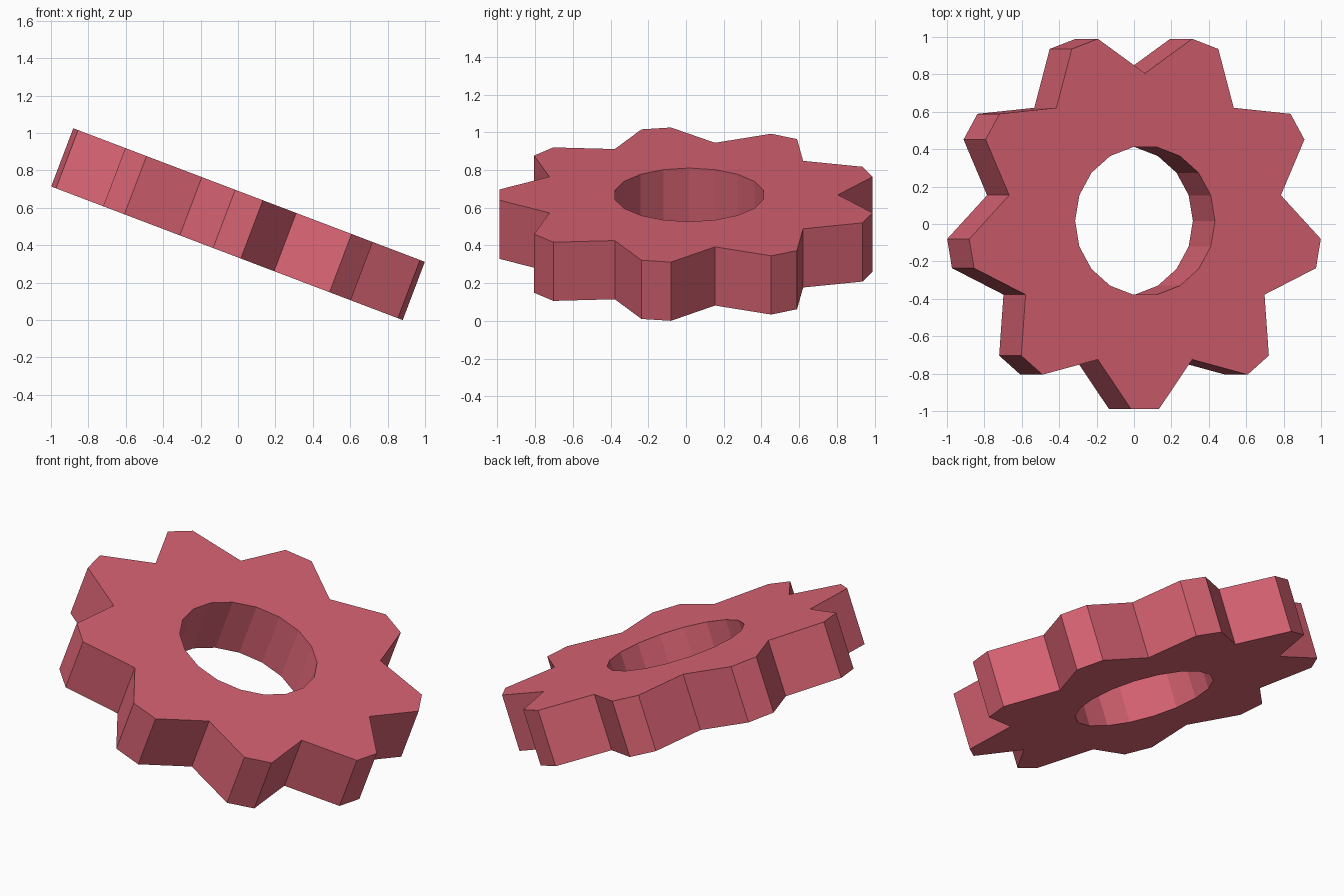
import bpy, bmesh, math
from mathutils import Matrix

if "Cube" in bpy.data.objects:
    bpy.data.objects.remove(bpy.data.objects["Cube"])

TEETH, TIP_R, ROOT_R, TIP_HALF = 9, 1.01, 0.789, 4.5
HOLE_R, HOLE_SIDES, THICK = 0.40, 18, 0.333
TILT = math.radians(20.8)


def polar(r, deg):
    a = math.radians(deg)
    return (r * math.cos(a), r * math.sin(a), -THICK / 2)


# toothed outline (flat tip, pointed root) and the round bore
outer = []
for i in range(TEETH):
    a = -90 + i * 360 / TEETH
    outer += [polar(TIP_R, a - TIP_HALF), polar(TIP_R, a + TIP_HALF),
              polar(ROOT_R, a + 180 / TEETH)]
bore = [polar(HOLE_R, i * 360 / HOLE_SIDES) for i in range(HOLE_SIDES)]

# fill the ring between both loops, then extrude it to thickness
bm = bmesh.new()
edges = []
for loop in (outer, bore):
    vs = [bm.verts.new(p) for p in loop]
    edges += [bm.edges.new((vs[i - 1], vs[i])) for i in range(len(vs))]
bmesh.ops.triangle_fill(bm, edges=edges, use_beauty=True, use_dissolve=False)
ext = bmesh.ops.extrude_face_region(bm, geom=bm.faces[:], use_keep_orig=True)
top = [g for g in ext["geom"] if isinstance(g, bmesh.types.BMVert)]
bmesh.ops.translate(bm, verts=top, vec=(0, 0, THICK))
bmesh.ops.recalc_face_normals(bm, faces=bm.faces[:])

# lean the wheel and rest it on the ground
bm.transform(Matrix.Rotation(TILT, 4, 'Y'))
zs = [v.co.z for v in bm.verts]
ys = [v.co.y for v in bm.verts]
bmesh.ops.translate(bm, verts=bm.verts[:],
                    vec=(0, -(min(ys) + max(ys)) / 2, -min(zs)))

mesh = bpy.data.meshes.new("gear_wheel")
bm.to_mesh(mesh)
bm.free()
gear = bpy.data.objects.new("gear_wheel", mesh)
bpy.context.collection.objects.link(gear)

mat = bpy.data.materials.new("rose_red")
mat.diffuse_color = (0.69, 0.125, 0.172, 1)
mat.use_nodes = True
mat.node_tree.nodes["Principled BSDF"].inputs["Base Color"].default_value = mat.diffuse_color
mesh.materials.append(mat)
